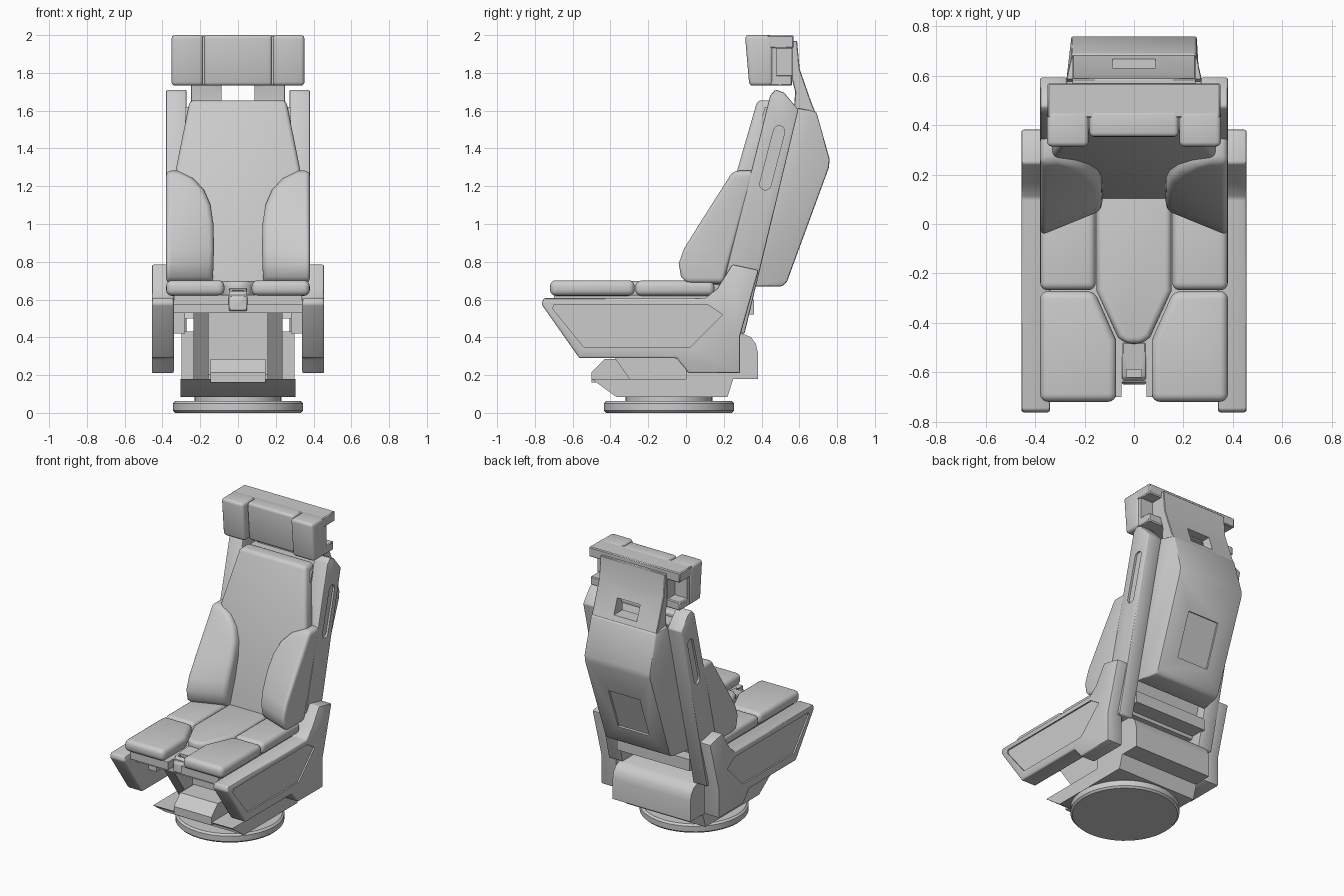
import bpy, bmesh, math
from mathutils import Vector

if "Cube" in bpy.data.objects:
    bpy.data.objects.remove(bpy.data.objects["Cube"])

grey = bpy.data.materials.new("light_grey")
grey.diffuse_color = (0.6, 0.6, 0.6, 1)
grey.use_nodes = True
grey.node_tree.nodes["Principled BSDF"].inputs["Base Color"].default_value = grey.diffuse_color


def loft(name, rings):
    """Skin a list of equal-length closed rings and cap both ends."""
    bm = bmesh.new()
    vs = [[bm.verts.new(p) for p in ring] for ring in rings]
    n = len(vs[0])
    for a, b in zip(vs, vs[1:]):
        for i in range(n):
            j = (i + 1) % n
            bm.faces.new((a[i], a[j], b[j], b[i]))
    bm.faces.new(vs[0][::-1])
    bm.faces.new(vs[-1])
    bmesh.ops.recalc_face_normals(bm, faces=bm.faces[:])
    me = bpy.data.meshes.new(name)
    bm.to_mesh(me)
    bm.free()
    me.materials.append(grey)
    ob = bpy.data.objects.new(name, me)
    bpy.context.collection.objects.link(ob)
    return ob


def finish(ob, bevel=0, seg=1, mirror=False, cutter=None, limit=30):
    """Bevel, cut, mirror, bake the result and smooth it by angle."""
    if bevel:
        m = ob.modifiers.new("bevel", 'BEVEL')
        m.width, m.segments = bevel, seg
        m.limit_method, m.angle_limit = 'ANGLE', math.radians(limit)
    if cutter:
        m = ob.modifiers.new("cut", 'BOOLEAN')
        m.operation, m.object, m.solver = 'DIFFERENCE', cutter, 'EXACT'
    if mirror:
        m = ob.modifiers.new("mirror", 'MIRROR')
        m.use_mirror_merge = False
    bpy.context.view_layer.update()
    dg = bpy.context.evaluated_depsgraph_get()
    me = bpy.data.meshes.new_from_object(ob.evaluated_get(dg))
    ob.modifiers.clear()
    ob.data = me
    me.shade_smooth()
    me.set_sharp_from_angle(angle=math.radians(40))
    if cutter:
        bpy.data.objects.remove(cutter)
    return ob


def side_prism(name, prof, x0, x1):
    """Side profile (y, z) extruded from x0 to x1."""
    return loft(name, [[(x, y, z) for y, z in prof] for x in (x0, x1)])


def box(name, x0, x1, y0, y1, z0, z1):
    return side_prism(name, [(y0, z0), (y1, z0), (y1, z1), (y0, z1)], x0, x1)


def plan_prism(name, plan, z0, z1):
    """Plan outline (x, y) extruded from z0 to z1."""
    return loft(name, [[(x, y, z) for x, y in plan] for z in (z0, z1)])


def disc(name, r, z0, z1, n=48):
    ring = [(r * math.cos(2 * math.pi * i / n), -0.09 + r * math.sin(2 * math.pi * i / n))
            for i in range(n)]
    return plan_prism(name, ring, z0, z1)


def back_y(z):
    """Depth of the reclined backrest plane."""
    return 0.27 + 0.288 * (z - 1.28)


# Turntable
finish(disc("base_disc", 0.345, 0, 0.062), 0.012)
finish(disc("base_neck", 0.23, 0.05, 0.1))
finish(side_prism("swivel_plate", [(-0.5, 0.18), (-0.37, 0.085), (0.22, 0.085), (0.25, 0.18)],
                  -0.305, 0.305))

# Undercarriage
finish(side_prism("front_box", [(-0.5, 0.16), (-0.5, 0.215), (-0.43, 0.285), (0.1, 0.285),
                                (0.1, 0.16)], -0.145, 0.145))
finish(box("pillar", -0.158, 0.158, -0.28, 0.15, 0.2, 0.55))
finish(side_prism("strut", [(-0.3, 0.18), (0.1, 0.18), (0.1, 0.54), (-0.55, 0.54)],
                  0.155, 0.235), mirror=True)
finish(side_prism("rear_housing", [(0, 0.18), (0.38, 0.18), (0.38, 0.32), (0.37, 0.365),
                                   (0.345, 0.4), (0.3, 0.42), (0, 0.43)], -0.3, 0.3))

# Seat pan, its side brackets and the front buckle
finish(box("seat_pan", -0.34, 0.34, -0.64, 0.26, 0.53, 0.625))
finish(box("pan_ear", 0.05, 0.34, -0.7, -0.6, 0.57, 0.625), mirror=True)
finish(box("pan_bracket", 0.28, 0.345, -0.5, 0.22, 0.42, 0.6), mirror=True)
finish(side_prism("buckle", [(-0.65, 0.54), (-0.65, 0.6), (-0.62, 0.645), (-0.48, 0.66),
                             (-0.48, 0.54)], -0.048, 0.048), 0.005,
       cutter=box("cutter", -0.03, 0.03, -0.62, -0.59, 0.63, 0.7))

# Seat cushions
finish(plan_prism("front_cushion", [(0.072, -0.72), (0.38, -0.72), (0.38, -0.272),
                                    (0.16, -0.272), (0.072, -0.47)], 0.62, 0.702),
       0.032, 4, True)
finish(plan_prism("rear_cushion", [(0.155, -0.268), (0.38, -0.268), (0.38, 0.15),
                                   (0.155, 0.15)], 0.62, 0.7), 0.03, 4, True)
finish(plan_prism("middle_cushion", [(-0.152, 0.16), (-0.152, -0.27), (-0.065, -0.46),
                                     (-0.03, -0.485), (0.03, -0.485), (0.065, -0.46),
                                     (0.152, -0.27), (0.152, 0.16)], 0.61, 0.698), 0.025, 4)

# Side armrests with a recessed outer panel
finish(side_prism("armrest", [(-0.765, 0.575), (-0.565, 0.29), (-0.05, 0.29), (0.015, 0.21),
                              (0.287, 0.21), (0.287, 0.41), (0.385, 0.757), (0.245, 0.787),
                              (0.165, 0.66), (0.105, 0.607), (-0.755, 0.607)], 0.34, 0.456),
       0.01, 2, True,
       side_prism("cutter", [(-0.7, 0.572), (0.115, 0.572), (0.195, 0.52), (0.02, 0.347),
                             (-0.54, 0.347), (-0.705, 0.55)], 0.446, 0.5))

# Backrest side rails with a capsule-shaped slot
slot = []
for cy, cz, a0 in ((0.493, 1.49, -15), (0.42, 1.21, 165)):
    for i in range(9):
        a = math.radians(a0 + 22.5 * i)
        slot.append((cy + 0.03 * math.cos(a), cz + 0.03 * math.sin(a)))
finish(side_prism("back_rail", [(0.13, 0.42), (0.31, 0.42), (0.595, 1.605), (0.52, 1.695),
                                (0.475, 1.712), (0.445, 1.68)], 0.272, 0.38),
       0.008, 2, True, side_prism("cutter", slot, 0.366, 0.42))

# Backboard between the rails
finish(side_prism("backboard", [(back_y(z) + d, z) for z, d in
                                ((0.5, 0.05), (1.62, 0.05), (1.62, 0.21), (0.5, 0.2))],
                  -0.28, 0.28))
finish(box("lumbar_bar", -0.28, 0.28, 0.2, 0.36, 0.52, 0.6))

# Back cushion panel, wider in the middle than at the top
outline = [(-0.3, 0.68), (0.3, 0.68), (0.33, 1.285), (0.255, 1.655), (-0.255, 1.655), (-0.33, 1.285)]
finish(loft("back_cushion", [[(x, back_y(z) + d, z) for x, z in outline] for d in (0, 0.1)]),
       0.022, 3)

# Side bolsters: height, inner x, outer front y, inner front y
rows = [(0.685, 0.135, 0.0, 0.09), (0.72, 0.132, -0.035, 0.065), (0.79, 0.13, -0.047, 0.055),
        (0.87, 0.127, -0.018, 0.07), (1.0, 0.13, 0.065, 0.12), (1.1, 0.145, 0.13, 0.165),
        (1.18, 0.18, 0.183, 0.2), (1.24, 0.235, 0.222, 0.23), (1.282, 0.32, 0.25, 0.252)]
finish(loft("back_bolster", [[(xi, yi, z), (0.38, yo, z), (0.38, back_y(z) + 0.1, z),
                              (xi, back_y(z) + 0.1, z)] for z, xi, yo, yi in rows]),
       0.026, 4, True, limit=50)

# Rear shell: profile points with half width, plus a recessed hatch
shell = [(0.36, 0.67, 0.28), (0.51, 0.67, 0.25), (0.535, 0.695, 0.25), (0.757, 1.3, 0.255),
         (0.76, 1.345, 0.255), (0.69, 1.595, 0.25), (0.585, 1.615, 0.275)]
hatch_dir = Vector((0.222, 0.605)).normalized()
hatch_out = Vector((hatch_dir.y, -hatch_dir.x))
p0 = Vector((0.535, 0.695))
h = [p0 + hatch_dir * u + hatch_out * d
     for u, d in ((0.12, -0.012), (0.43, -0.012), (0.43, 0.05), (0.12, 0.05))]
finish(loft("rear_shell", [[(s * w, y, z) for y, z, w in shell] for s in (-1, 1)]), 0.01, 2,
       cutter=side_prism("cutter", h, -0.12, 0.12))

# Headrest neck with a window
finish(side_prism("headrest_neck", [(0.56, 1.97), (0.588, 1.97), (0.602, 1.82), (0.665, 1.64),
                                    (0.685, 1.59), (0.57, 1.59), (0.578, 1.7), (0.56, 1.77)],
                  -0.25, 0.25), 0.004,
       cutter=box("cutter", -0.088, 0.088, 0.5, 0.75, 1.63, 1.735))

# Headrest frame: two slabs around a narrower core
finish(box("headrest_top_slab", -0.35, 0.35, 0.43, 0.57, 1.93, 1.998), 0.006)
finish(box("headrest_bottom_slab", -0.345, 0.345, 0.43, 0.562, 1.732, 1.79), 0.006)
finish(box("headrest_core", -0.25, 0.25, 0.43, 0.562, 1.78, 1.94))
finish(box("headrest_side_web", 0.25, 0.345, 0.43, 0.48, 1.78, 1.94), mirror=True)

# Headrest pads
finish(side_prism("headrest_centre_pad", [(0.352, 2.0), (0.372, 1.732), (0.46, 1.732), (0.46, 2.0)],
                  -0.18, 0.18), 0.018, 3)
finish(side_prism("headrest_side_pad", [(0.312, 2.0), (0.335, 1.732), (0.46, 1.732), (0.46, 2.0)],
                  0.184, 0.352), 0.02, 3, True)
